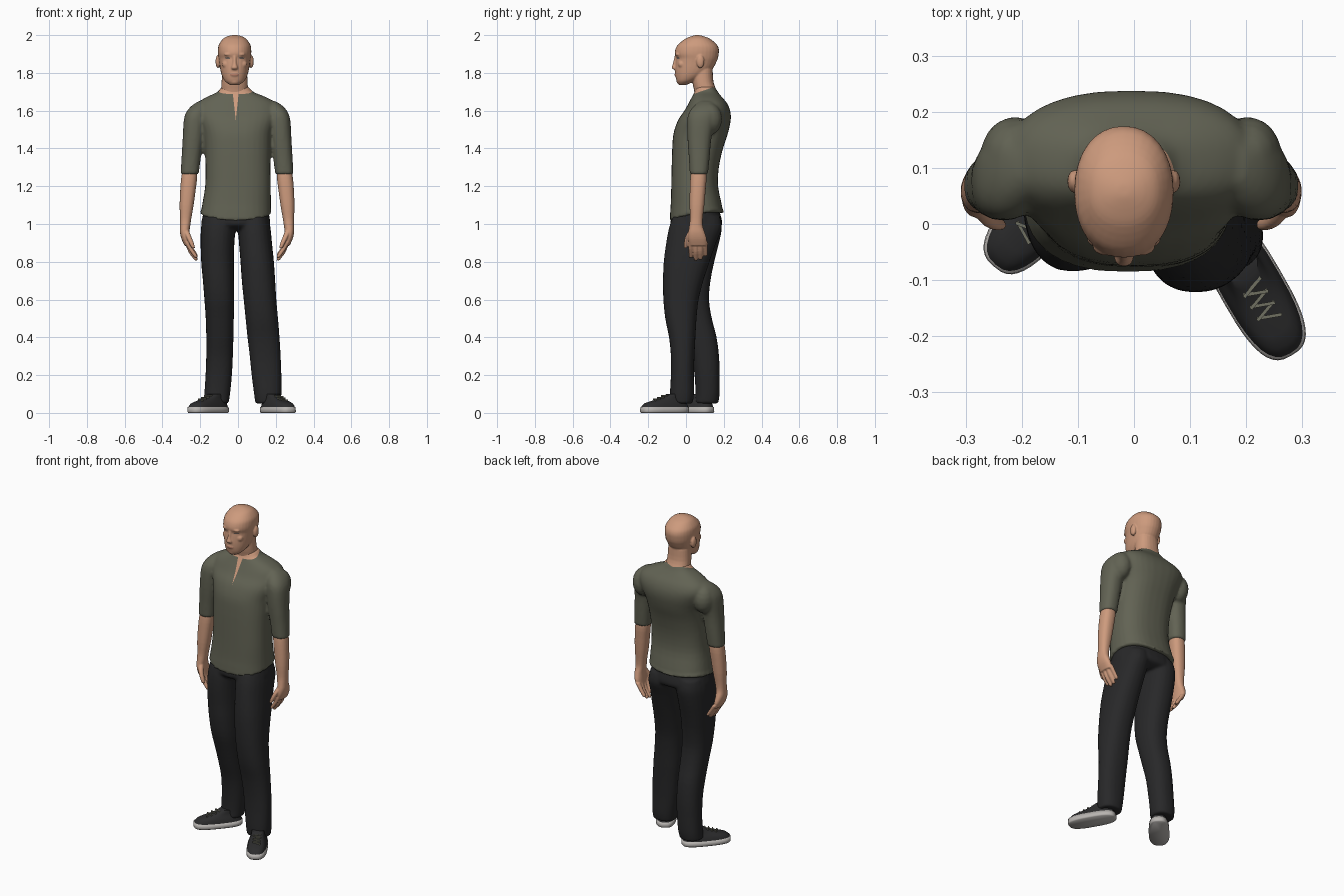
import bpy, bmesh, math
from mathutils import Matrix


def material(name, r, g, b):
    m = bpy.data.materials.new(name)
    m.diffuse_color = (r, g, b, 1)
    return m


SKIN = material("skin", 0.61, 0.325, 0.205)
LIPS = material("lips", 0.46, 0.21, 0.14)
EYE = material("eye", 0.16, 0.12, 0.10)
OLIVE = material("olive shirt", 0.122, 0.124, 0.088)
BLACK = material("dark trousers", 0.021, 0.021, 0.022)
SHOE = material("shoe upper", 0.025, 0.025, 0.026)
SOLE = material("shoe sole", 0.48, 0.46, 0.44)
LACE = material("lace", 0.16, 0.16, 0.12)


def catmull(a, b, c, d, t):
    return 0.5 * (2 * b + (c - a) * t + (2 * a - 5 * b + 4 * c - d) * t * t
                  + (3 * b - a - 3 * c + d) * t ** 3)


def loft(bm, rings, n=24, sub=3, p=2.3):
    """Closed skin over horizontal superellipse rings (z, x, y, rx, ry)."""
    fine = []
    for i in range(len(rings) - 1):
        q = [rings[max(0, min(len(rings) - 1, i + k))] for k in (-1, 0, 1, 2)]
        fine += [[catmull(*v, s / sub) for v in zip(*q)] for s in range(sub)]
    fine.append(rings[-1])
    loops = []
    for z, x, y, rx, ry in fine:
        loop = []
        for k in range(n):
            c, s = math.cos(2 * math.pi * k / n), math.sin(2 * math.pi * k / n)
            loop.append(bm.verts.new((x + rx * math.copysign(abs(c) ** (2 / p), c),
                                      y + ry * math.copysign(abs(s) ** (2 / p), s), z)))
        loops.append(loop)
    faces = [bm.faces.new((a[k], a[(k + 1) % n], b[(k + 1) % n], b[k]))
             for a, b in zip(loops, loops[1:]) for k in range(n)]
    faces += [bm.faces.new(loops[0][::-1]), bm.faces.new(loops[-1])]
    bmesh.ops.recalc_face_normals(bm, faces=faces)


def spans(rows):
    """(z, x0, x1, y_front, y_back) -> ring values."""
    return [(z, (a + b) / 2, (c + d) / 2, (b - a) / 2, (d - c) / 2) for z, a, b, c, d in rows]


def ball(bm, x, y, z, rx, ry, rz):
    rings = []
    for k in range(9):
        a = math.radians(-84 + 21 * k)
        rings.append((z + rz * math.sin(a), x, y, rx * math.cos(a), ry * math.cos(a)))
    loft(bm, rings, 16, 1, 2)


def make(name, bm, mats, voxel=0, smooth=3):
    """Mesh object; with a voxel size its shells are fused and smoothed."""
    me = bpy.data.meshes.new(name)
    bm.to_mesh(me)
    bm.free()
    ob = bpy.data.objects.new(name, me)
    bpy.context.collection.objects.link(ob)
    if voxel:
        r = ob.modifiers.new("fuse", 'REMESH')
        r.mode, r.voxel_size = 'VOXEL', voxel
        s = ob.modifiers.new("soften", 'SMOOTH')
        s.factor, s.iterations = 0.5, smooth
        bpy.context.view_layer.update()
        dg = bpy.context.evaluated_depsgraph_get()
        me = bpy.data.meshes.new_from_object(ob.evaluated_get(dg))
        ob.modifiers.clear()
        ob.data = me
    me.materials.clear()
    for m in mats:
        me.materials.append(m)
    for f in me.polygons:
        f.use_smooth = True
        f.material_index = 0
    return ob


def flip(rows):
    """Mirror ring rows to the other side of the body."""
    return [(z, -0.010 - x, y, rx, ry) for z, x, y, rx, ry in rows]


# Shirt: torso, two sleeves and shoulder masses fused
bm = bmesh.new()
loft(bm, spans([
    (1.037, -.20, .176, -.087, .20), (1.10, -.19, .175, -.081, .19),
    (1.20, -.174, .173, -.078, .17), (1.30, -.172, .172, -.076, .174),
    (1.40, -.176, .175, -.073, .196), (1.48, -.186, .18, -.066, .222),
    (1.55, -.21, .203, -.042, .237), (1.60, -.225, .213, -.008, .234),
    (1.64, -.213, .20, .014, .217), (1.67, -.17, .152, .03, .192),
    (1.70, -.107, .08, .045, .168), (1.727, -.088, .058, .05, .153)]), 32, 3, 2.5)
for v in bm.verts:  # hem dips at the front, rises at the sides
    if v.co.z < 1.07:
        v.co.z += 0.15 * (v.co.y - 0.06) + 0.55 * (v.co.x + 0.012) ** 2
sleeve = [(1.262, -.256, .068, .048, .048), (1.35, -.248, .07, .051, .055),
          (1.45, -.238, .071, .055, .063), (1.55, -.229, .08, .058, .073),
          (1.595, -.220, .09, .052, .072), (1.628, -.203, .10, .040, .055),
          (1.65, -.188, .105, .02, .03)]
for side in (list, flip):
    loft(bm, side(sleeve))
    x = side([(0, -.212, 0, 0, 0)])[0][1]
    ball(bm, x, .122, 1.555, .062, .07, .085)
shirt = make("shirt", bm, [OLIVE, SKIN], 0.009)

# Neck opening and front slit are cut into the shirt faces
bm = bmesh.new()
bm.from_mesh(shirt.data)
for co, no in (((-.012, 0, 1.55), (1, 0, -.11)), ((-.012, 0, 1.55), (1, 0, .11)),
               ((0, .04, 1.688), (0, -.35, 1))):
    bmesh.ops.bisect_plane(bm, geom=bm.verts[:] + bm.edges[:] + bm.faces[:],
                           plane_co=co, plane_no=no)
for f in bm.faces:
    c = f.calc_center_median()
    slit = c.y < .08 and abs(c.x + .012) < (c.z - 1.55) * .11
    if slit or c.z > 1.688 + .35 * (c.y - .04):
        f.material_index = 1
bm.to_mesh(shirt.data)
bm.free()

# Trousers: hips and two legs fused
bm = bmesh.new()
loft(bm, spans([
    (.965, -.16, .135, -.02, .14), (.98, -.19, .165, -.06, .18), (1.0, -.195, .171, -.081, .192),
    (1.03, -.19, .168, -.079, .188), (1.075, -.18, .16, -.07, .175)]), 28, 2, 2.4)
loft(bm, spans([
    (.05, -.18, -.05, .045, .17), (.10, -.178, -.042, .05, .178), (.20, -.172, -.032, .045, .178),
    (.30, -.168, -.027, .03, .175), (.40, -.168, -.024, 0, .162), (.50, -.171, -.022, -.03, .137),
    (.60, -.178, -.02, -.06, .122), (.70, -.186, -.021, -.075, .13), (.80, -.195, -.022, -.08, .15),
    (.90, -.198, -.019, -.085, .175), (.98, -.196, -.012, -.082, .19), (1.04, -.185, -.01, -.07, .18)]))
loft(bm, spans([
    (.05, .092, .225, -.08, .035), (.10, .085, .23, -.085, .042), (.20, .072, .23, -.08, .042),
    (.30, .062, .226, -.08, .045), (.40, .05, .22, -.09, .05), (.50, .04, .212, -.11, .056),
    (.60, .03, .203, -.12, .067), (.70, .02, .197, -.122, .092), (.80, .013, .19, -.118, .125),
    (.90, .005, .18, -.105, .16), (.98, .0, .172, -.09, .19), (1.04, -.005, .16, -.07, .18)]))
make("trousers", bm, [BLACK], 0.008)

# Forearms with hands
forearm = [(.885, -.267, .065, .016, .044), (.92, -.277, .061, .022, .049),
           (.955, -.282, .056, .025, .044), (.99, -.28, .053, .027, .036),
           (1.03, -.277, .055, .03, .034), (1.10, -.272, .058, .037, .039),
           (1.18, -.265, .062, .041, .042), (1.25, -.258, .066, .042, .043),
           (1.32, -.252, .068, .036, .036)]
thumb = [(.872, -.236, -.002, .009, .009), (.90, -.247, .002, .013, .013),
         (.935, -.262, .012, .014, .015), (.97, -.276, .035, .015, .017)]
for name, side in (("right_arm", list), ("left_arm", flip)):
    bm = bmesh.new()
    loft(bm, side(forearm))
    loft(bm, side(thumb), 12)
    for y, tip in ((.026, .822), (.052, .808), (.078, .812), (.103, .83)):
        loft(bm, side([(tip, -.222, y, .008, .008), (tip + .012, -.228, y, .0115, .0115),
                       (tip + .045, -.25, y, .013, .0125),
                       (.905, -.269, y, .014, .013)]), 12)
    make(name, bm, [SKIN], 0.004, 2)

# Head: skull, neck and facial forms fused
CX = -.018
bm = bmesh.new()
loft(bm, spans([(z, CX - r, CX + r, f, b) for z, r, f, b in (
    (1.736, .024, -.037, 0), (1.755, .05, -.049, .045), (1.785, .067, -.056, .10),
    (1.82, .076, -.058, .14), (1.86, .082, -.055, .162), (1.878, .085, -.053, .169),
    (1.90, .088, -.06, .173), (1.925, .088, -.056, .174), (1.95, .083, -.042, .163),
    (1.98, .062, -.005, .128), (1.994, .037, .028, .094), (2.0, .012, .05, .07))]), 32, 3, 2.15)
loft(bm, [(1.64, CX, .11, .075, .062), (1.70, CX, .104, .072, .06),
          (1.75, CX, .09, .069, .056), (1.82, CX, .085, .065, .056)])
loft(bm, [(1.816, CX, -.053, .013, .008), (1.826, CX, -.058, .018, .018),
          (1.85, CX, -.054, .011, .015), (1.89, CX, -.05, .009, .01)], 16)
ball(bm, CX, -.051, 1.79, .024, .01, .011)
ball(bm, CX, -.036, 1.755, .024, .014, .016)
for s in (-1, 1):
    ball(bm, CX + s * .030, -.042, 1.898, .026, .015, .010)
    ball(bm, CX + s * .042, -.0235, 1.846, .025, .02, .022)
    ball(bm, CX + s * .088, .076, 1.86, .013, .021, .035)
head = make("head", bm, [SKIN, LIPS, EYE], 0.0045, 2)
for f in head.data.polygons:
    c = f.center
    if c.y < 0:
        dx = abs(c.x - CX)
        if (dx / .025) ** 2 + ((c.z - 1.79) / .007) ** 2 < 1:
            f.material_index = 1
        elif ((dx - .038) / .014) ** 2 + ((c.z - 1.879) / .005) ** 2 < 1:
            f.material_index = 2

# Shoes: sole, upper and laces, toe towards -y before turning
for side, x, y, turn in (("right", -.158, .03, -41), ("left", .211, -.113, 30)):
    place = Matrix.Translation((x, y, 0)) @ Matrix.Rotation(math.radians(turn), 4, 'Z')
    parts = []
    bm = bmesh.new()
    loft(bm, [(0, 0, 0, .053, .135), (.006, 0, 0, .058, .14), (.032, 0, 0, .056, .139)], 40, 1, 2.9)
    make(side + "_sole", bm, [SOLE]).data.transform(place)
    bm = bmesh.new()
    loft(bm, [(.028, 0, 0, .055, .138), (.05, 0, .005, .049, .124), (.065, 0, .03, .042, .097),
              (.08, 0, .05, .037, .071), (.10, 0, .07, .036, .052)], 32, 2, 2.7)
    parts.append(make(side + "_upper", bm, [SHOE]))
    bm = bmesh.new()
    for k in range(6):
        yy = -.06 + .012 * k
        m = (Matrix.Translation((0, yy, .066 + (yy + .065) * .36))
             @ Matrix.Rotation(math.radians(20 if k % 2 else -20), 4, 'Z')
             @ Matrix.Diagonal((.046, .006, .008, 1)))
        bmesh.ops.create_cube(bm, size=1, matrix=m)
    parts.append(make(side + "_laces", bm, [LACE]))
    for ob in parts:
        ob.data.transform(place)
        bpy.ops.object.select_all(action='DESELECT')
        ob.select_set(True)
        bpy.context.view_layer.objects.active = ob
        bpy.ops.object.shade_smooth_by_angle(angle=math.radians(40))
